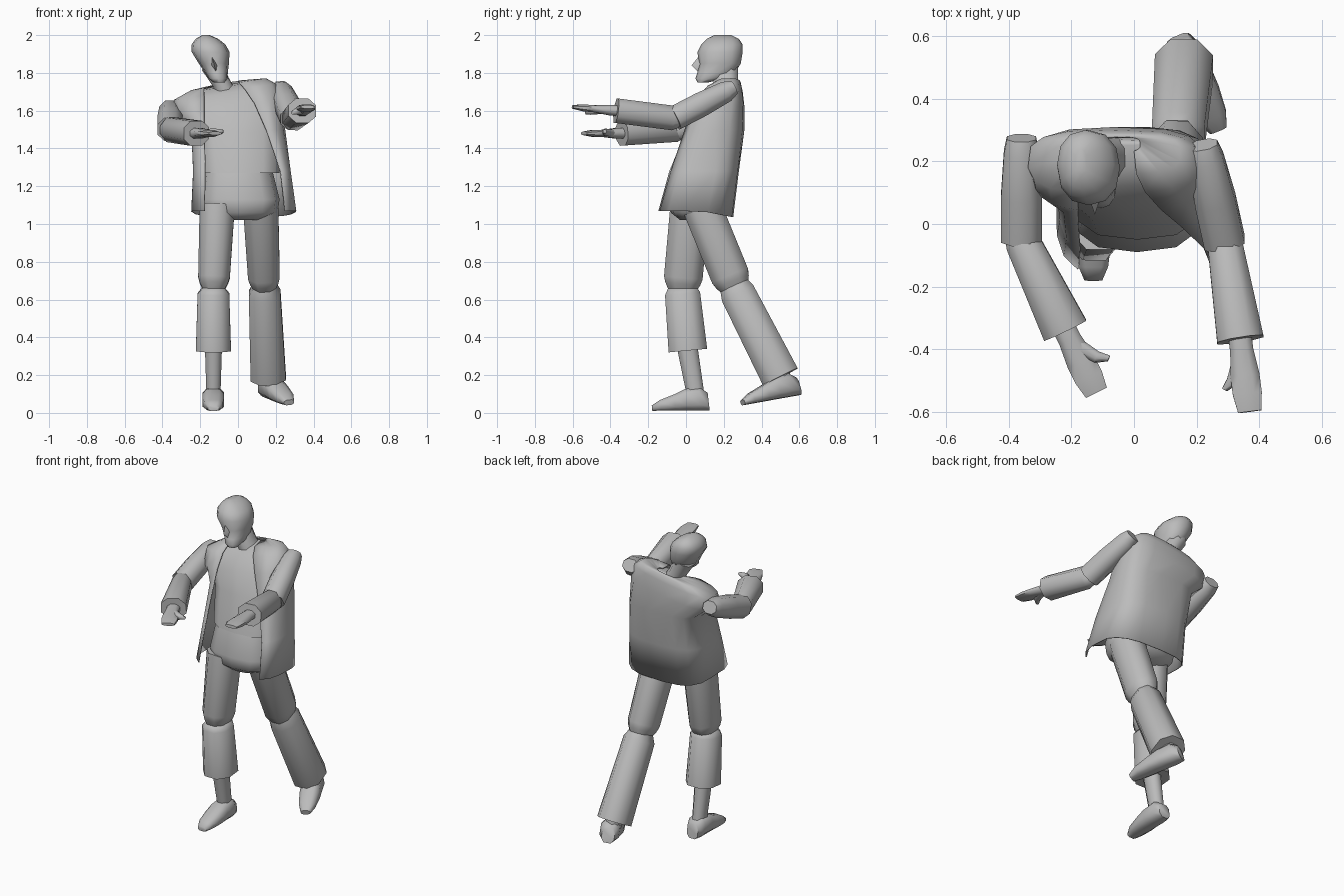
import bpy, bmesh, math
from mathutils import Vector as V

if "Cube" in bpy.data.objects:
    bpy.data.objects.remove(bpy.data.objects["Cube"])

colour = (0.5, 0.5, 0.5, 1)
grey = bpy.data.materials.new("plain_grey")
grey.use_nodes = True
grey.diffuse_color = colour
grey.node_tree.nodes["Principled BSDF"].inputs["Base Color"].default_value = colour


def power(value, exponent):
    return math.copysign(abs(value) ** exponent, value)


def arc(start, end, count, exponent):
    """Rounded-box outline points of unit radius between two angles."""
    angles = [start + (end - start) * i / count for i in range(count + 1)]
    return [(power(math.cos(a), exponent), power(math.sin(a), exponent)) for a in angles]


def loft(name, rings, closed=True):
    bm = bmesh.new()
    rows = [[bm.verts.new(point) for point in ring] for ring in rings]
    n = len(rows[0])
    for low, high in zip(rows, rows[1:]):
        for i in range(n if closed else n - 1):
            j = (i + 1) % n
            bm.faces.new((low[i], low[j], high[j], high[i]))
    if closed:
        bm.faces.new(rows[0][::-1])
        bm.faces.new(rows[-1])
        bmesh.ops.recalc_face_normals(bm, faces=bm.faces)
    mesh = bpy.data.meshes.new(name)
    bm.to_mesh(mesh)
    bm.free()
    obj = bpy.data.objects.new(name, mesh)
    bpy.context.collection.objects.link(obj)
    mesh.materials.append(grey)
    bpy.ops.object.select_all(action='DESELECT')
    obj.select_set(True)
    bpy.context.view_layer.objects.active = obj
    bpy.ops.object.shade_smooth_by_angle(angle=math.radians(62))
    return obj


def tube(name, path, sides=8, exponent=0.9):
    """Path entries: centre, half width, half depth; rings stand across the path."""
    axis = (path[-1][0] - path[0][0]).normalized()
    side = (V((1, 0, 0)) - axis * axis.x).normalized()
    up = axis.cross(side)
    turn = math.pi / sides
    outline = arc(turn, turn + math.tau, sides, exponent)[:-1]
    return loft(name, [[centre + side * c * width + up * s * depth for c, s in outline]
                       for centre, width, depth in path])


def section(outline, z, cx, rx, front, back, slope):
    middle, ry = (front + back) / 2, (back - front) / 2
    return [V((cx + c * rx, middle + s * ry, z + slope * c * rx)) for c, s in outline]


def stack(name, levels, exponent=0.75):
    """Level entries: z, centre x, half width, front y, back y, sideways slope."""
    outline = arc(0, math.tau, 12, exponent)[:-1]
    return loft(name, [section(outline, *level) for level in levels])


# Jacket, open at the front, with a drooping back hem
hem, collar, boxy, lean = 1.07, 1.75, 0.65, 0.16
jacket = [(hem, .03, .28, -.18, .25, 0), (1.28, .02, .26, -.12, .28, 0),
          (1.5, 0, .25, -.02, .31, 0), (1.62, -.05, .28, .04, .31, lean),
          (1.7, -.07, .27, .1, .3, lean), (1.74, -.05, .2, .16, .29, lean),
          (collar, -.05, .07, .23, .28, lean)]
rings = []
for level in jacket:
    z, cx, rx = level[:3]
    left = .25 * (1 - ((z - hem) / (collar - hem)) ** 2)
    right = max(-.18, cx - .75 * rx)
    start = -math.acos(power((left - cx) / rx, 1 / boxy))
    end = math.tau - math.acos(power((right - cx) / rx, 1 / boxy))
    rings.append(section(arc(start, end, 14, boxy), *level))
middle = sum(point.y for point in rings[0]) / len(rings[0])
for point in rings[0]:
    point.z -= .2 * max(0, point.y - middle)
coat = loft("jacket", rings, closed=False)
coat.modifiers.new("cloth_thickness", 'SOLIDIFY').thickness = 0.006

# Shirt inside the jacket, and hips below it
stack("shirt", [(1.27, .01, .21, -.05, .24, 0)] +
      [(z - .01, cx, rx * .9, front + .02, back - .02, slope)
       for z, cx, rx, front, back, slope in jacket[2:]])
stack("hips", [(1.02, .01, .1, -.03, .14, 0), (1.06, .01, .2, -.08, .2, 0),
               (1.13, .01, .21, -.09, .22, 0), (1.29, 0, .18, -.04, .22, 0)])

# Neck, head and nose; the head leans to the right
tube("neck", [(V((-.06, .22, 1.68)), .06, .07), (V((-.09, .21, collar)), .05, .07),
              (V((-.14, .21, 1.84)), .06, .07)])
chin = V((-.1, .09, collar))
skull = [(0, .03, .06, .12), (.02, .05, .05, .2), (.05, .06, .06, .26), (.1, .08, .07, .29),
         (.16, .1, .06, .3), (.2, .09, .08, .3), (.23, .06, .11, .28), (.25, .02, .15, .24)]
stack("head", [(chin.z + rise, chin.x - .28 * rise, half, front, back, 0)
               for rise, half, front, back in skull], exponent=.9)
nose = []
for rise, half, forward in ((.14, .004, .02), (.09, .02, .06), (.06, .01, .03)):
    base = chin + V((-.28 * rise, 0, rise))
    nose.append([base - V((half, 0, 0)), base - V((0, forward, 0)), base + V((half, 0, 0))])
loft("nose", nose)


# Legs: right one planted, left one trailing behind
def leg(side, hip, knee, cuff, ankle, heel, toe):
    hip, knee, cuff, ankle, heel, toe = map(V, (hip, knee, cuff, ankle, heel, toe))
    tube(side + "_thigh", [(hip, .1, .11), (hip.lerp(knee, .85), .09, .11),
                           (hip.lerp(knee, .92), .08, .1), (knee, .06, .08)])
    tube(side + "_trouser_leg", [(knee.lerp(cuff, -.05), .06, .08),
                                 (knee.lerp(cuff, .06), .09, .1), (cuff, .1, .11)])
    tube(side + "_shin", [(cuff.lerp(ankle, -.3), .05, .06), (ankle, .04, .05)])
    shoe = []
    for along, width, height in ((0, .04, .1), (.15, .06, .13), (.4, .06, .12),
                                 (.6, .06, .09), (.85, .05, .06), (1, .03, .03)):
        shoe.append((heel.lerp(toe, along) + V((0, 0, height / 2)), width, height / 2))
    tube(side + "_shoe", shoe, exponent=.7)


leg("right", (-.11, .02, 1.1), (-.13, -.02, .65), (-.13, .01, .33), (-.13, .05, .1),
    (-.13, .12, .01), (-.13, -.18, .01))
leg("left", (.12, .08, 1.1), (.14, .26, .66), (.16, .5, .19), (.16, .52, .13),
    (.14, .59, .09), (.27, .3, .04))


# Arms reaching forward: shoulder, elbow, wrist, fingertip and thumb tip
def arm(side, shoulder, elbow, wrist, tip, thumb):
    shoulder, elbow, wrist, tip, thumb = map(V, (shoulder, elbow, wrist, tip, thumb))
    tube(side + "_upper_arm", [(shoulder.lerp(elbow, -.16), .05, .04), (shoulder, .06, .06),
                               (shoulder.lerp(elbow, .5), .07, .07), (elbow, .07, .07)])
    tube(side + "_forearm", [(elbow.lerp(wrist, -.08), .05, .05),
                             (elbow.lerp(wrist, .03), .06, .07), (wrist, .08, .07)])
    tube(side + "_hand", [(wrist.lerp(tip, -.1), .04, .03), (wrist.lerp(tip, .15), .04, .03),
                          (wrist.lerp(tip, .5), .05, .02), (wrist.lerp(tip, .75), .05, .02),
                          (tip, .04, .01)])
    tube(side + "_thumb", [(wrist.lerp(tip, .2), .03, .02),
                           (wrist.lerp(tip, .4).lerp(thumb, .6), .02, .02), (thumb, .01, .01)])


arm("left", (.23, .21, 1.7), (.29, -.06, 1.56), (.34, -.37, 1.6), (.37, -.6, 1.62),
    (.29, -.53, 1.59))
arm("right", (-.36, .23, 1.6), (-.36, -.05, 1.5), (-.22, -.34, 1.48), (-.12, -.54, 1.48),
    (-.08, -.43, 1.49))
